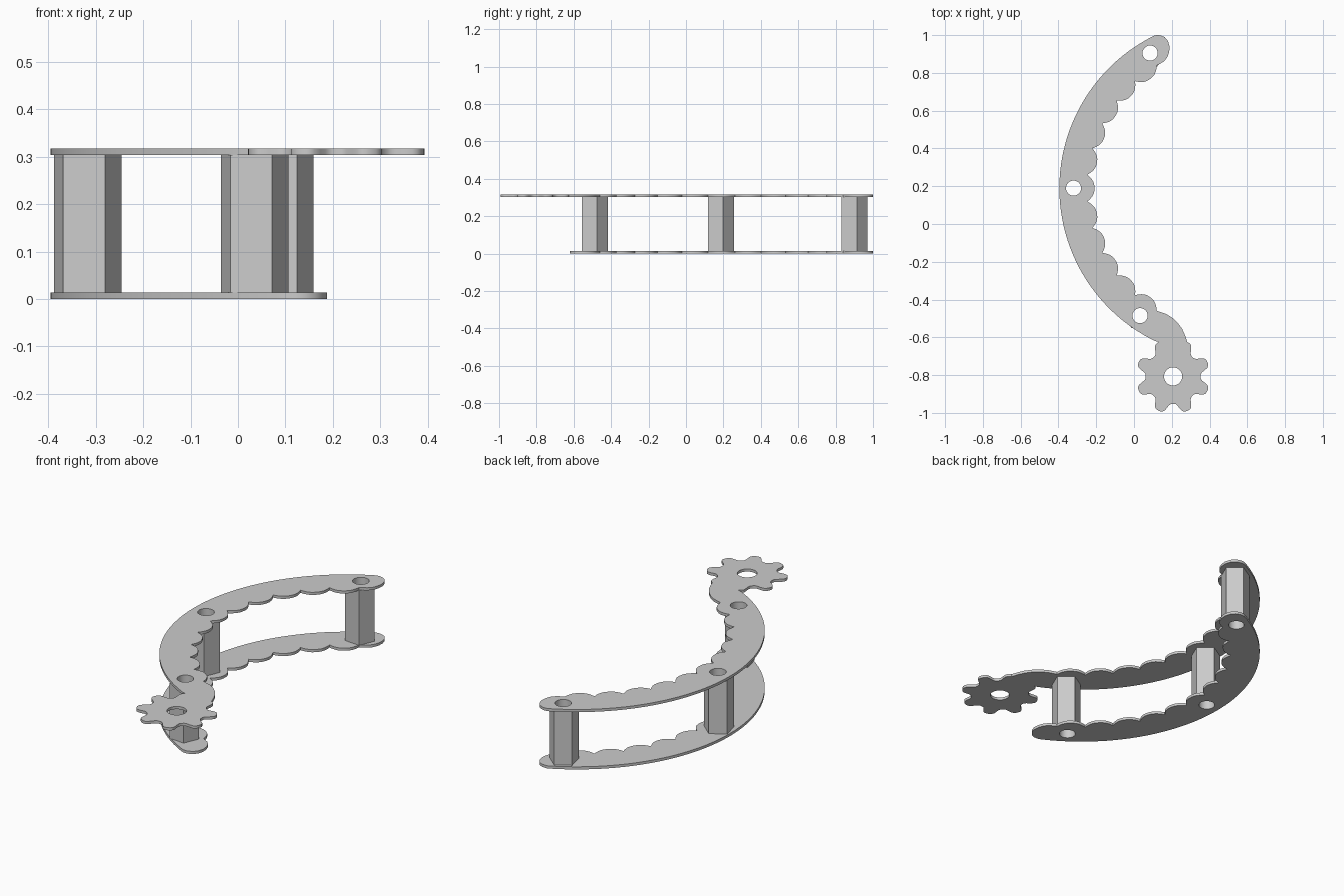
import bpy
import bmesh
from math import sin, cos, tanh, radians, tau

if "Cube" in bpy.data.objects:
    bpy.data.objects.remove(bpy.data.objects["Cube"], do_unlink=True)

grey = bpy.data.materials.new("plain_grey")
grey.use_nodes = True
colour = (0.6, 0.6, 0.6, 1)
grey.diffuse_color = colour
grey.node_tree.nodes["Principled BSDF"].inputs["Base Color"].default_value = colour

THICK = 0.014
HEIGHT = 0.317
CENTRE = (0.505, 0.19)          # shared centre of the plate's arcs
PITCH = 10.8                    # degrees per scallop
HOLES = [(0.085, 0.905), (-0.32, 0.19), (0.032, -0.485)]
GEAR = (0.207, -0.807)


def circle(c, r, n=40, start=0):
    return [(c[0] + r * cos(start + tau * i / n), c[1] + r * sin(start + tau * i / n))
            for i in range(n)]


def arc_point(r, degrees):
    a = radians(degrees)
    return CENTRE[0] - r * cos(a), CENTRE[1] + r * sin(a)


def extrude_outline(name, loops, z0, z1):
    """Fill the first loop, leave the others open as holes, and extrude."""
    curve = bpy.data.curves.new(name, 'CURVE')
    curve.dimensions = '2D'
    curve.fill_mode = 'BOTH'
    curve.extrude = (z1 - z0) / 2
    for loop in loops:
        spline = curve.splines.new('POLY')
        spline.points.add(len(loop) - 1)
        for point, (x, y) in zip(spline.points, loop):
            point.co = (x, y, 0, 1)
        spline.use_cyclic_u = True
    obj = bpy.data.objects.new(name, curve)
    bpy.context.collection.objects.link(obj)
    bpy.ops.object.select_all(action='DESELECT')
    obj.select_set(True)
    bpy.context.view_layer.objects.active = obj
    bpy.ops.object.convert(target='MESH')
    obj = bpy.context.view_layer.objects.active
    mesh = obj.data
    bm = bmesh.new()
    bm.from_mesh(mesh)
    bmesh.ops.translate(bm, verts=bm.verts, vec=(0, 0, (z0 + z1) / 2))
    bmesh.ops.remove_doubles(bm, verts=bm.verts, dist=0.0002)
    bmesh.ops.recalc_face_normals(bm, faces=bm.faces)
    bm.to_mesh(mesh)
    bm.free()
    mesh.materials.clear()
    mesh.materials.append(grey)
    bpy.ops.object.shade_smooth_by_angle(angle=radians(30))
    return obj


# Outer arc, running from the back end to the front end
outer = [arc_point(0.9, 64 - 128 * i / 64) for i in range(65)]

# Scalloped inner edge, running from the front end to the back end
inner = []
STEPS = 12
for bump in range(-5, 6):
    for i in range(STEPS):
        u = 2 * i / STEPS - 1
        inner.append(arc_point(0.755 - 0.041 * (1 - abs(u) ** 2.5), PITCH * (bump + u / 2)))
inner.append(arc_point(0.755, PITCH * 5.5))

# Rounded end, from the inner edge round to the outer arc
back_end = [(0.155, 0.858), (0.175, 0.88), (0.186, 0.91), (0.188, 0.94),
            (0.18, 0.968), (0.163, 0.989), (0.14, 0.999), (0.125, 1.0)]
front_end = [(x, 2 * CENTRE[1] - y) for x, y in reversed(back_end)]

# Toothed wheel on a curved arm, replacing the front end of the upper plate
wheel = []
for i in range(113):
    a = radians(112.5 + 315 * i / 112)
    wave = tanh(1.6 * cos(8 * (a - radians(22.5)))) / tanh(1.6)
    r = 0.171 + 0.026 * wave
    wheel.append((GEAR[0] + r * cos(a), GEAR[1] + r * sin(a)))
arm = [(0.271, -0.592), (0.255, -0.556), (0.232, -0.524),
       (0.205, -0.498), (0.17, -0.476)]

bolt_holes = [circle(h, 0.04) for h in HOLES]
extrude_outline("lower_plate", [outer + front_end + inner + back_end] + bolt_holes, 0, THICK)
extrude_outline("upper_plate",
                [outer + wheel + arm + inner + back_end] + bolt_holes + [circle(GEAR, 0.048)],
                HEIGHT - THICK, HEIGHT)

# Five-sided hollow spacers between the plates
for label, (x, y) in zip(("back", "middle", "front"), HOLES):
    body = circle((x + 0.001, y - 0.008), 0.075, 5, radians(13))
    extrude_outline(label + "_spacer", [body, circle((x, y), 0.04)], THICK, HEIGHT - THICK)
